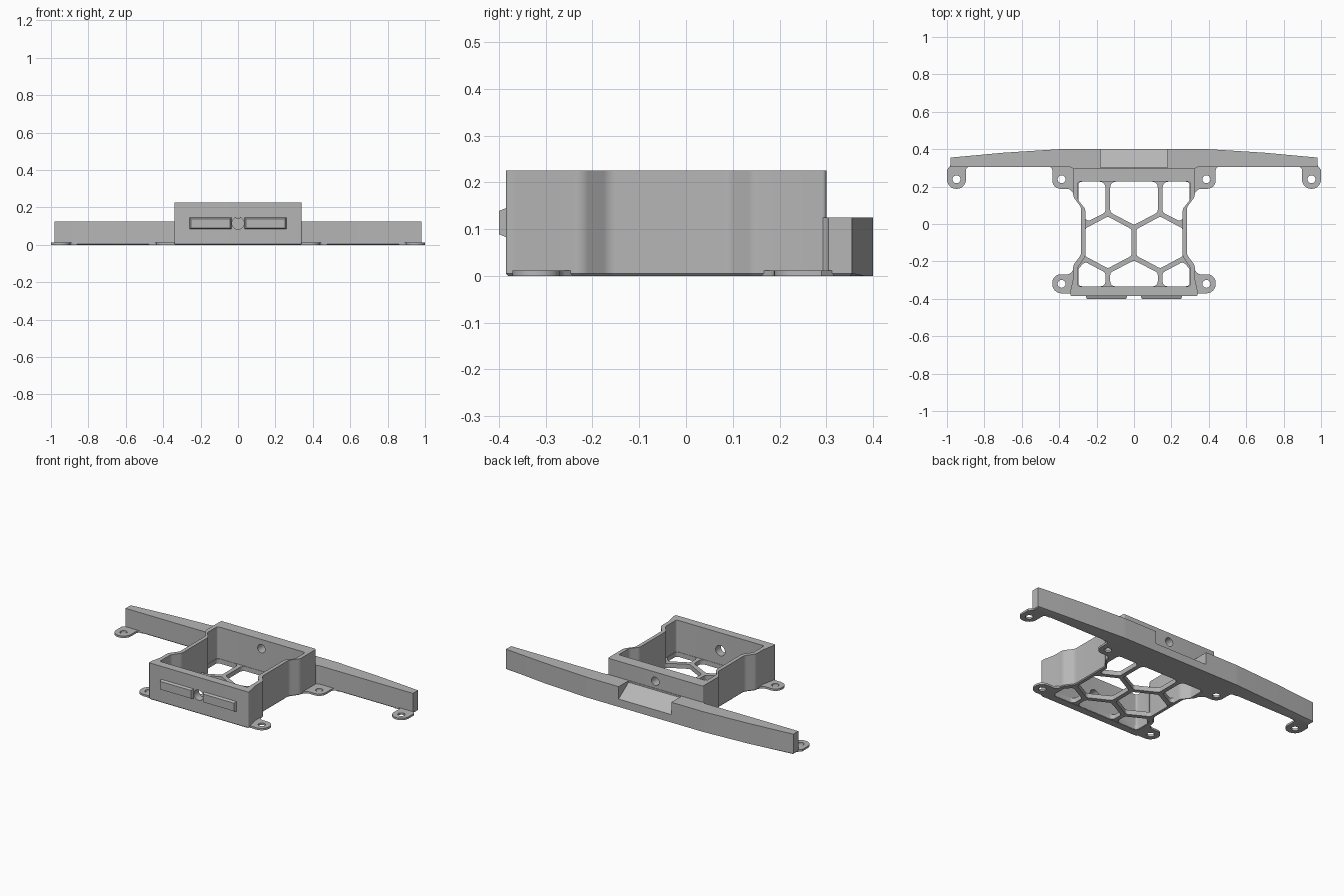
import bpy, bmesh, math
from mathutils import Vector, Matrix

if "Cube" in bpy.data.objects:
    bpy.data.objects.remove(bpy.data.objects["Cube"])

grey = bpy.data.materials.new("grey plastic")
grey.diffuse_color = (0.47, 0.47, 0.47, 1)
grey.use_nodes = True
grey.node_tree.nodes["Principled BSDF"].inputs["Base Color"].default_value = grey.diffuse_color


def rounded(points, steps=6):
    """Turn (x, y, radius) corners into an outline with arcs."""
    out = []
    n = len(points)
    for i, p in enumerate(points):
        c = Vector(p[:2])
        r = p[2] if len(p) > 2 else 0
        a = Vector(points[i - 1][:2]) - c
        b = Vector(points[(i + 1) % n][:2]) - c
        ang = a.angle(b)
        if r == 0 or ang > 3.1:
            out.append(c)
            continue
        reach = min(r / math.tan(ang / 2), a.length * 0.49, b.length * 0.49)
        r = reach * math.tan(ang / 2)
        a.normalize()
        b.normalize()
        mid = c + (a + b).normalized() * (r / math.sin(ang / 2))
        start, end = c + a * reach - mid, c + b * reach - mid
        sweep = start.angle_signed(end)
        for k in range(steps + 1):
            out.append(mid + Matrix.Rotation(-sweep * k / steps, 2) @ start)
    return out


def flip(points):
    return [(-p[0], *p[1:]) for p in reversed(points)]


def symmetric(half):
    return half + flip(half)


def finish(bm, name):
    bmesh.ops.recalc_face_normals(bm, faces=bm.faces[:])
    me = bpy.data.meshes.new(name)
    bm.to_mesh(me)
    bm.free()
    me.materials.append(grey)
    ob = bpy.data.objects.new(name, me)
    bpy.context.collection.objects.link(ob)
    return ob


def prism(name, points, z0, z1, chamfer=0):
    bm = bmesh.new()
    base = bm.faces.new([bm.verts.new((p[0], p[1], z0)) for p in rounded(points)])
    rim = list(base.edges)
    top = bmesh.ops.extrude_face_region(bm, geom=[base], use_keep_orig=True)["geom"]
    for v in top:
        if isinstance(v, bmesh.types.BMVert):
            v.co.z = z1
    if chamfer:
        bmesh.ops.bevel(bm, geom=rim, offset=chamfer, segments=1, affect='EDGES')
    return finish(bm, name)


def cylinder(center, radius, depth, along_y=False):
    bm = bmesh.new()
    m = Matrix.Translation(center)
    if along_y:
        m = m @ Matrix.Rotation(math.pi / 2, 4, 'X')
    bmesh.ops.create_cone(bm, cap_ends=True, segments=32, radius1=radius,
                          radius2=radius, depth=depth, matrix=m)
    return finish(bm, "cutter")


def select(ob):
    bpy.ops.object.select_all(action='DESELECT')
    ob.select_set(True)
    bpy.context.view_layer.objects.active = ob


def cut(ob, cutters):
    select(ob)
    for c in cutters:
        mod = ob.modifiers.new("cut", 'BOOLEAN')
        mod.operation = 'DIFFERENCE'
        mod.solver = 'EXACT'
        mod.object = c
        bpy.ops.object.modifier_apply(modifier=mod.name)
        bpy.data.objects.remove(c)


# Waisted tray wall, open above and below
outer = [(0.325, 0.30, 0.008), (0.325, 0.145, 0.04), (0.283, 0.09, 0.04),
         (0.283, -0.165, 0.04), (0.325, -0.22, 0.04), (0.325, -0.29),
         (0.34, -0.36), (0.34, -0.385, 0.006)]
inner = [(0.30, 0.228, 0.012), (0.30, 0.13, 0.04), (0.26, 0.08, 0.04),
         (0.26, -0.175, 0.04), (0.30, -0.23, 0.04), (0.30, -0.335, 0.012)]
tray = prism("tray_wall", symmetric(outer), 0, 0.225, 0.005)
cut(tray, [prism("cutter", symmetric(inner), -0.1, 0.4),
           cylinder((0, -0.36, 0.115), 0.032, 0.12, True),
           cylinder((0, 0.265, 0.168), 0.026, 0.15, True)])

# Honeycomb floor: a plate with rounded cells cut through it
rim = [(x + 0.01, y + math.copysign(0.01, y) * (abs(y) > 0.225), r)
       for x, y, r in inner]
floor = prism("honeycomb_floor", symmetric(rim), 0.002, 0.03)
side_cells = [
    [(0.013, -0.028, 0.02), (0.14, 0.040, 0.02), (0.261, -0.024, 0.02),
     (0.261, -0.172, 0.02), (0.14, -0.237, 0.02), (0.013, -0.17, 0.02)],
    [(0.153, 0.226, 0.03), (0.153, 0.062, 0.02), (0.262, 0.006, 0.02),
     (0.262, 0.08, 0.03), (0.298, 0.125, 0.03), (0.298, 0.226, 0.02)],
    [(0.153, -0.333, 0.025), (0.153, -0.26, 0.02), (0.262, -0.202, 0.02),
     (0.298, -0.24, 0.03), (0.298, -0.333, 0.02)],
]
cells = [symmetric([(0.127, 0.226, 0.03), (0.127, 0.062, 0.02)]),
         symmetric([(0.127, -0.26, 0.02), (0.127, -0.333, 0.025)])]
# the middle cells get a point in line with the central rib
cells[0].insert(2, (0, -0.005, 0.02))
cells[1].append((0, -0.195, 0.02))
cells += side_cells + [flip(c) for c in side_cells]
cut(floor, [prism("cutter", c, -0.1, 0.1) for c in cells])

# Long bowed crossbar with a sloping notch in the middle
bar = [(0, 0.40), (0.40, 0.40, 0.3), (0.70, 0.381, 0.5), (0.982, 0.355),
       (0.982, 0.305), (0.32, 0.305, 0.055), (0.32, 0.25)]
crossbar = prism("crossbar", bar + flip(bar[1:]), 0, 0.125, 0.005)
notch = prism("cutter", [(0.303, 0.115), (0.42, 0.035), (0.42, 0.2), (0.303, 0.2)],
              -0.18, 0.18)
# profile (y, z) swept along x
notch.data.transform(Matrix(((0, 0, 1, 0), (1, 0, 0, 0), (0, 1, 0, 0), (0, 0, 0, 1))))
cut(crossbar, [notch])

# Thin screw lugs, three on each side
lugs = {
    "front_lug": ((0.387, -0.32), [(0.31, -0.371), (0.437, -0.371, 0.051),
                  (0.437, -0.269, 0.051), (0.345, -0.269, 0.03), (0.31, -0.23)]),
    "rear_lug": ((0.387, 0.239), [(0.31, 0.315), (0.31, 0.15), (0.345, 0.188, 0.03),
                 (0.437, 0.188, 0.051), (0.437, 0.306, 0.035), (0.475, 0.306),
                 (0.475, 0.315)]),
    "end_lug": ((0.949, 0.239), [(0.86, 0.315), (0.86, 0.306), (0.898, 0.306, 0.035),
                (0.898, 0.188, 0.051), (1.0, 0.188, 0.051), (1.0, 0.29),
                (0.98, 0.315)]),
}
for name, (hole, outline) in lugs.items():
    for side, s in (("right", 1), ("left", -1)):
        lug = prism(f"{name}_{side}", outline if s > 0 else flip(outline), 0, 0.012)
        cut(lug, [cylinder((s * hole[0], hole[1], 0), 0.021, 0.1)])

# Raised bars with bevelled edges on the front wall
for side, s in (("right", 1), ("left", -1)):
    bm = bmesh.new()
    bmesh.ops.create_cube(bm, size=1)
    for v in bm.verts:
        k = 0.008 if v.co.y < 0 else 0
        v.co = (s * 0.147 + math.copysign(0.113 - k, v.co.x),
                -0.40 if k else -0.38,
                0.114 + math.copysign(0.033 - k, v.co.z))
    finish(bm, f"front_bar_{side}")

for ob in bpy.context.scene.objects:
    select(ob)
    bpy.ops.object.shade_smooth_by_angle(angle=math.radians(30))
